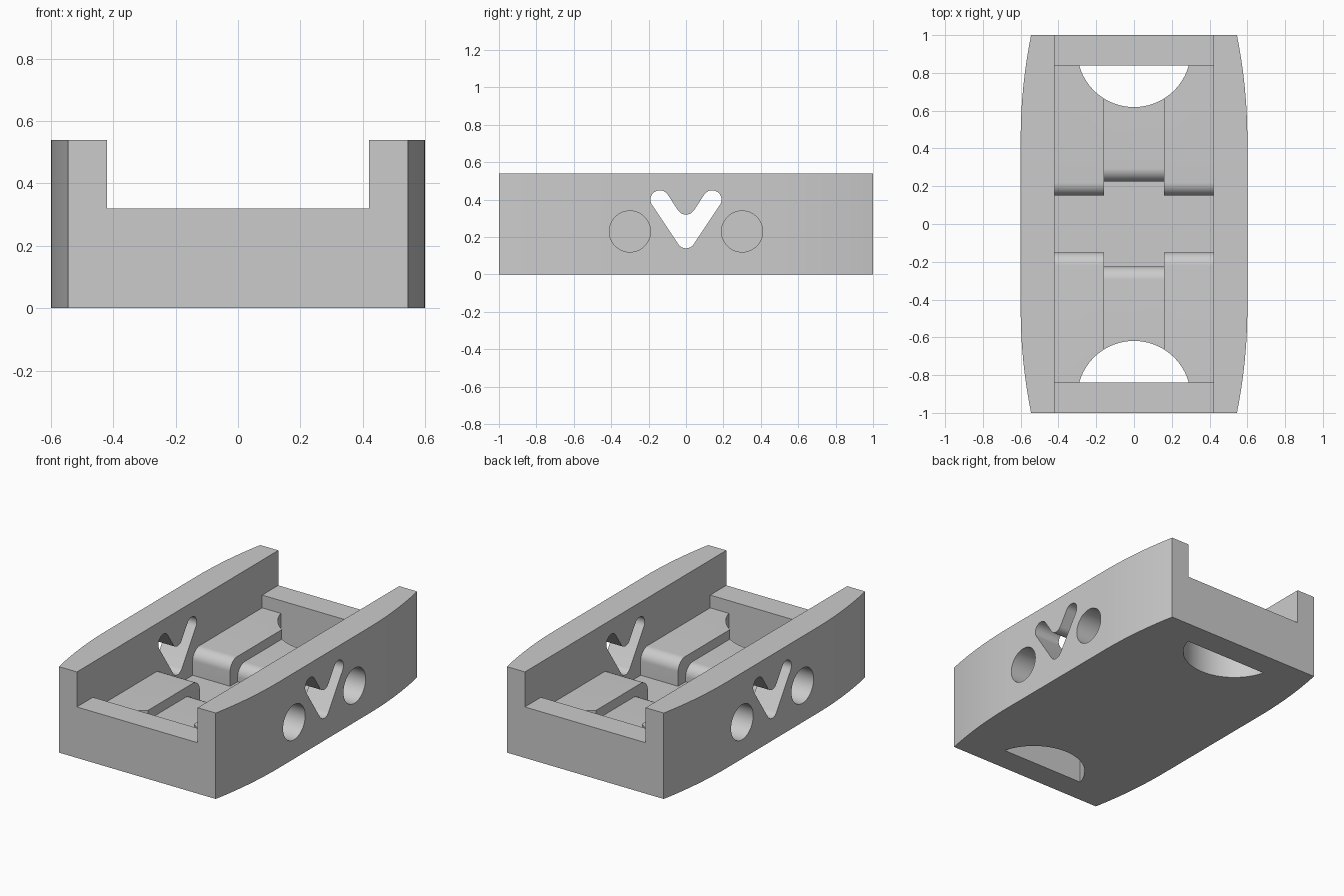
import bpy, bmesh, math
from mathutils import Vector

cube = bpy.data.objects.get("Cube")
if cube:
    bpy.data.objects.remove(cube, do_unlink=True)

grey = bpy.data.materials.new("light grey")
grey.use_nodes = True
colour = (0.6, 0.6, 0.6, 1)
grey.diffuse_color = colour
grey.node_tree.nodes["Principled BSDF"].inputs["Base Color"].default_value = colour


def prism(name, pts, axis, lo, hi):
    """Extrude a 2D outline along x (outline is y, z) or z (outline is x, y)."""
    def place(p, d):
        return (d, p[0], p[1]) if axis == "x" else (p[0], p[1], d)
    bm = bmesh.new()
    a = [bm.verts.new(place(p, lo)) for p in pts]
    b = [bm.verts.new(place(p, hi)) for p in pts]
    bm.faces.new(a)
    bm.faces.new(b)
    for i in range(len(pts)):
        j = (i + 1) % len(pts)
        bm.faces.new((a[i], a[j], b[j], b[i]))
    bmesh.ops.recalc_face_normals(bm, faces=bm.faces)
    mesh = bpy.data.meshes.new(name)
    bm.to_mesh(mesh)
    bm.free()
    mesh.materials.append(grey)
    ob = bpy.data.objects.new(name, mesh)
    bpy.context.collection.objects.link(ob)
    return ob


def arc(cx, cy, r, start, end, n=12):
    angles = [math.radians(start + (end - start) * i / n) for i in range(n + 1)]
    return [(cx + r * math.cos(t), cy + r * math.sin(t)) for t in angles]


def mirrored(half):
    """Complete an outline whose points have a positive first coordinate."""
    return half + [(-u, v) for u, v in reversed(half)]


# Body: long sides straight in the middle, curving inwards to the ends
quarter = [(0.6 - 0.055 * (i / 10) ** 2, 0.45 + 0.055 * i) for i in range(11)]
right = [(x, -y) for x, y in reversed(quarter)] + quarter
body = prism("tray_body", mirrored(right), "z", 0, 0.54)


def pocket(name, half_width, edge, top, radius=0.07):
    """Channel over the end bars, with rounded steps down to the floor."""
    step = arc(edge + radius, top - radius, radius, 180, 90)
    half = [(edge, 0.08)] + step + [(0.84, top), (0.84, 0.32), (1.1, 0.32), (1.1, 0.7)]
    return prism(name, mirrored(half), "x", -half_width, half_width)


cutters = [pocket("side_step_cutter", 0.42, 0.15, 0.24),
           pocket("centre_step_cutter", 0.16, 0.225, 0.18)]

# Scoops through the floor beside the end bars
spread = math.degrees(math.acos(0.08 / 0.301))
scoop = arc(0, 0.92, 0.301, 270 - spread, 270 + spread, 40)
for s in (-1, 1):
    cutters.append(prism("floor_scoop_cutter", [(x, s * y) for x, y in scoop], "z", -0.1, 0.3))

# V slot through both walls
tilt = math.degrees(math.atan2(0.21, 0.14))
half_slot = (arc(0, 0.19, 0.05, 270, 360 + tilt - 90, 8)
             + arc(0.14, 0.40, 0.05, tilt - 90, tilt + 90, 16)
             + arc(0, 0.37, 0.05, tilt - 90, -90, 8))
slot = half_slot[:-1] + [(0, 0.32)] + [(-u, v) for u, v in reversed(half_slot[1:-1])]
cutters.append(prism("v_slot_cutter", slot, "x", -0.7, 0.7))

# Blind round holes in the outer walls
for s in (-1, 1):
    for y in (-0.3, 0.3):
        ring = arc(y, 0.23, 0.11, 0, 360, 48)[:-1]
        lo, hi = sorted((s * 0.45, s * 0.7))
        cutters.append(prism("side_hole_cutter", ring, "x", lo, hi))

# Cut the body, then discard the cutters
bpy.context.view_layer.objects.active = body
for cutter in cutters:
    cutter.hide_render = True
    mod = body.modifiers.new(cutter.name, "BOOLEAN")
    mod.operation = "DIFFERENCE"
    mod.solver = "EXACT"
    mod.object = cutter
    bpy.ops.object.modifier_apply(modifier=mod.name)
for cutter in cutters:
    bpy.data.objects.remove(cutter, do_unlink=True)

# Smooth curves, sharp corners
bpy.ops.object.select_all(action="DESELECT")
body.select_set(True)
bpy.ops.object.shade_smooth_by_angle(angle=math.radians(30))
